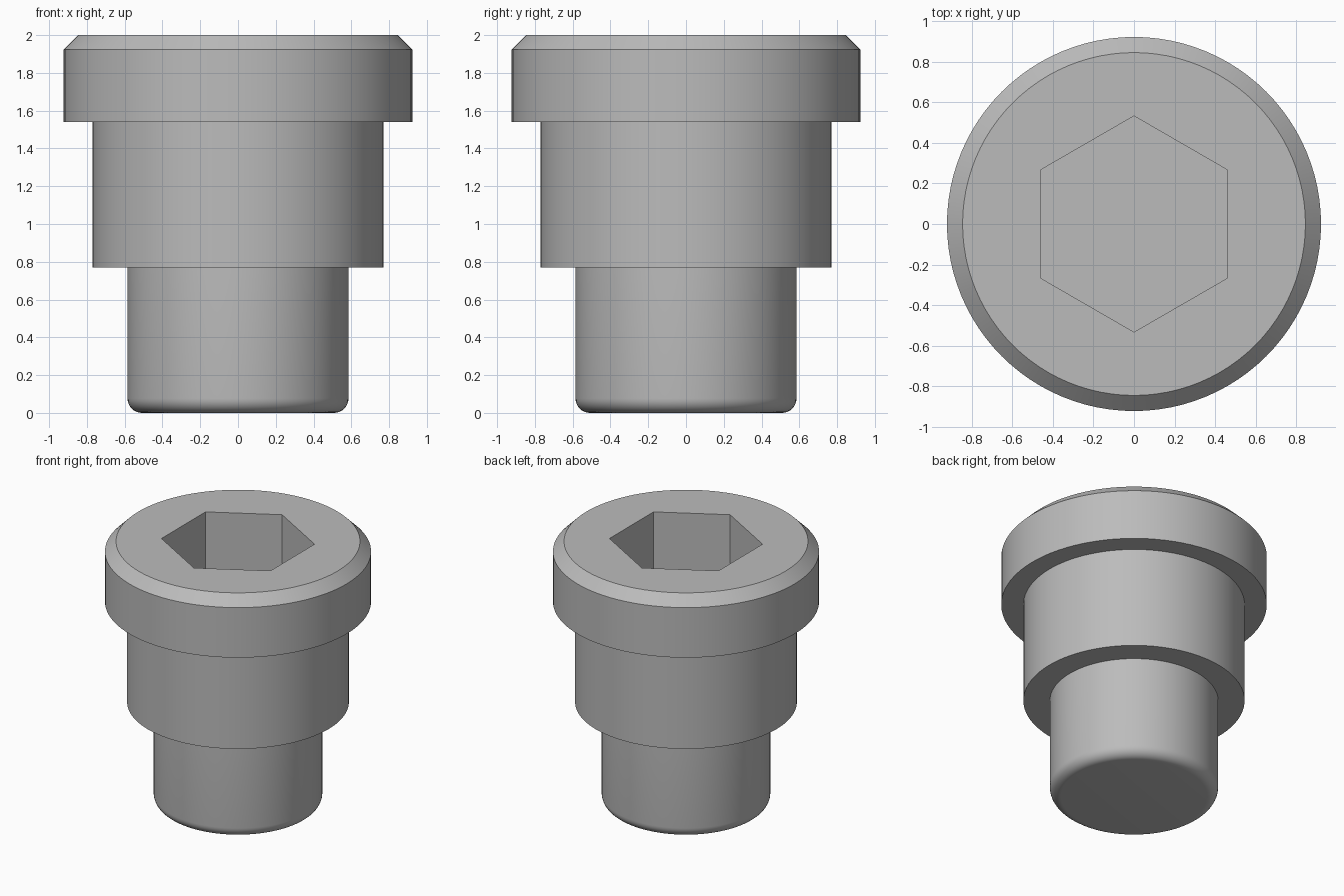
import bpy, bmesh
from math import sin, cos, pi, radians

if "Cube" in bpy.data.objects:
    bpy.data.objects.remove(bpy.data.objects["Cube"], do_unlink=True)

SEGMENTS = 96
FILLET = 0.077
SHANK, COLLAR, HEAD = 0.585, 0.769, 0.923
SOCKET_APOTHEM, SOCKET_FLOOR = 0.4615, 1.23


def round_radius(r):
    return lambda angle: r


def hex_radius(angle):
    # Distance to a hexagon with flats facing +x and -x
    offset = (angle + pi / 6) % (pi / 3) - pi / 6
    return SOCKET_APOTHEM / cos(offset)


# Outer profile from the rounded foot up to the chamfered head
outline = []
for i in range(9):
    a = i / 8 * pi / 2
    outline.append((SHANK - FILLET + FILLET * sin(a), FILLET - FILLET * cos(a)))
outline += [(SHANK, 0.77), (COLLAR, 0.77), (COLLAR, 1.54), (HEAD, 1.54),
            (HEAD, 1.923), (HEAD - FILLET, 2)]
levels = [(round_radius(r), z) for r, z in outline]

# Hexagonal socket sunk into the head
levels += [(hex_radius, 2), (hex_radius, SOCKET_FLOOR)]

bm = bmesh.new()
rings = []
for radius, z in levels:
    ring = []
    for i in range(SEGMENTS):
        t = 2 * pi * i / SEGMENTS
        ring.append(bm.verts.new((radius(t) * cos(t), radius(t) * sin(t), z)))
    rings.append(ring)
for low, high in zip(rings, rings[1:]):
    for i in range(SEGMENTS):
        j = (i + 1) % SEGMENTS
        bm.faces.new((low[i], low[j], high[j], high[i]))

# Foot and socket floor
bm.faces.new(rings[0][::-1])
bm.faces.new(rings[-1])
bmesh.ops.recalc_face_normals(bm, faces=bm.faces)

mesh = bpy.data.meshes.new("stepped_plug")
bm.to_mesh(mesh)
bm.free()
plug = bpy.data.objects.new("stepped_plug", mesh)
bpy.context.collection.objects.link(plug)

# Plain grey metal
grey = bpy.data.materials.new("plain grey")
grey.use_nodes = True
colour = (0.5, 0.5, 0.5, 1)
grey.diffuse_color = colour
grey.node_tree.nodes["Principled BSDF"].inputs["Base Color"].default_value = colour
mesh.materials.append(grey)

bpy.context.view_layer.objects.active = plug
plug.select_set(True)
bpy.ops.object.shade_smooth_by_angle(angle=radians(30))
